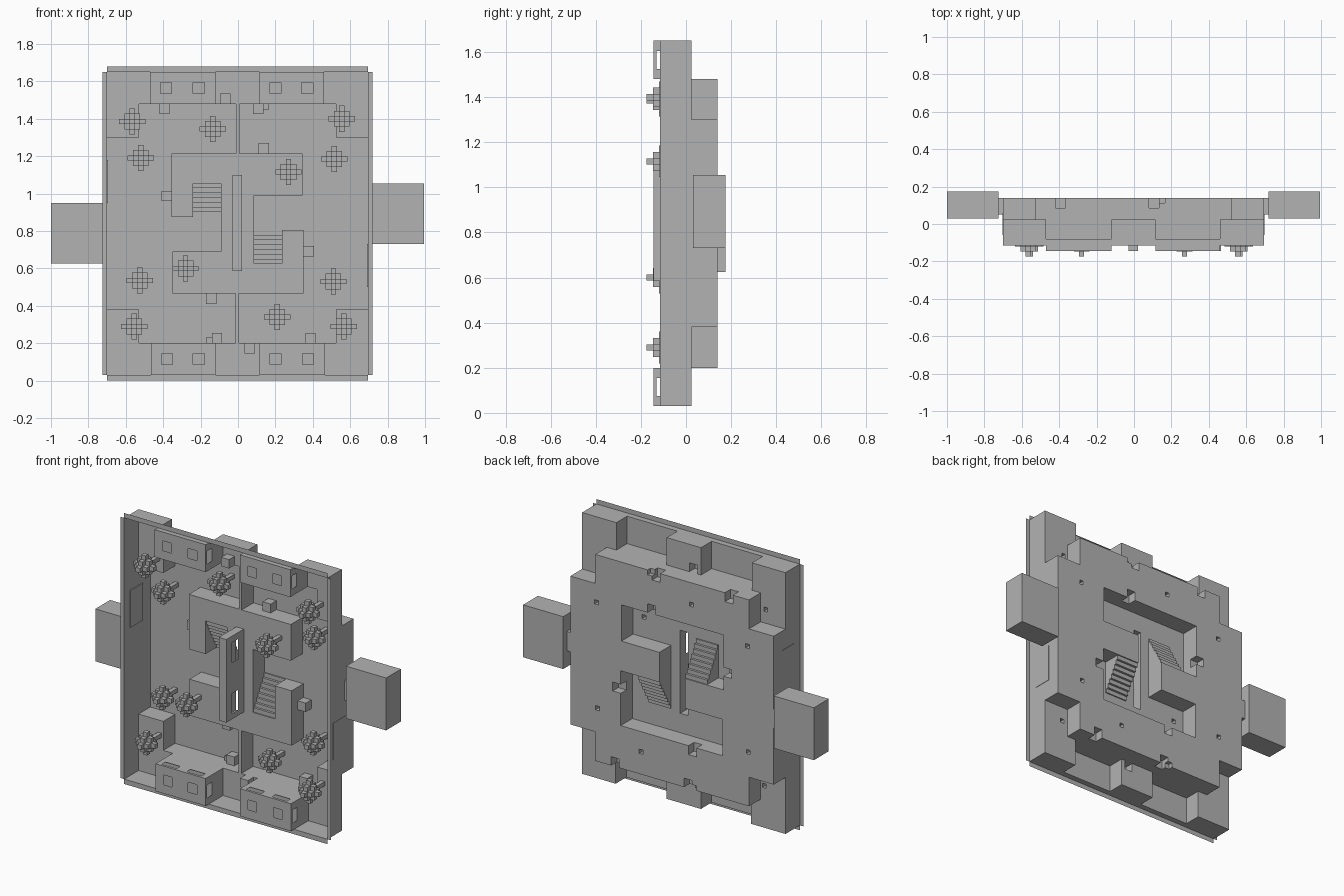
import bpy
import bmesh

default_cube = bpy.data.objects.get("Cube")
if default_cube:
    bpy.data.objects.remove(default_cube, do_unlink=True)

# One plain grey for the whole model
grey = bpy.data.materials.new("plain grey")
grey.use_nodes = True
grey.diffuse_color = (0.45, 0.45, 0.45, 1)
shader = next(n for n in grey.node_tree.nodes if n.type == "BSDF_PRINCIPLED")
shader.inputs["Base Color"].default_value = grey.diffuse_color

# Depth levels along y, front is negative
ROOF, RIM, LOFT, HIGH, LOW = -0.145, -0.115, -0.08, 0.025, 0.14
LEFT, RIGHT, BOTTOM, TOP = -0.70, 0.695, 0.03, 1.65
CRATE = 0.055


def turned(rect):
    """The same rectangle after a half turn about the middle of the plan."""
    x0, x1, z0, z1 = rect
    mid_x, mid_z = LEFT + RIGHT, BOTTOM + TOP
    return (mid_x - x1, mid_x - x0, mid_z - z1, mid_z - z0)


def finish(name, bm, merge=True):
    if merge:
        bmesh.ops.remove_doubles(bm, verts=bm.verts, dist=0.0001)
    mesh = bpy.data.meshes.new(name)
    bm.to_mesh(mesh)
    bm.free()
    mesh.materials.append(grey)
    obj = bpy.data.objects.new(name, mesh)
    bpy.context.collection.objects.link(obj)
    return obj


def quad(bm, *points):
    bm.faces.new([bm.verts.new(p) for p in points])


def add_box(bm, low, high):
    made = bmesh.ops.create_cube(bm, size=1)["verts"]
    for v in made:
        for i in range(3):
            v.co[i] = (low[i] + high[i]) / 2 + v.co[i] * (high[i] - low[i])


def box(name, low, high):
    bm = bmesh.new()
    add_box(bm, low, high)
    return finish(name, bm)


def inside(u, v, rect):
    return rect[0] < u < rect[1] and rect[2] < v < rect[3]


def panel(bm, place, outline, holes):
    """Flat sheet with rectangular holes; place maps (u, v) to a point."""
    rects = [outline] + holes
    us = sorted({u for r in rects for u in r[:2]})
    vs = sorted({v for r in rects for v in r[2:]})
    for u0, u1 in zip(us, us[1:]):
        for v0, v1 in zip(vs, vs[1:]):
            if not any(inside((u0 + u1) / 2, (v0 + v1) / 2, h) for h in holes):
                quad(bm, place(u0, v0), place(u1, v0), place(u1, v1), place(u0, v1))


# Ground plan: painted rectangles, later ones override earlier ones
plan = []


def paint(rect, level, both=True):
    for r in ([rect, turned(rect)] if both else [rect]):
        plan.append(tuple(round(c, 3) for c in r) + (level,))


# Rim flange, upper terrace and sunken court
paint((-0.725, 0.72, BOTTOM, TOP), RIM, False)
paint((LEFT, RIGHT, 0, 1.68), RIM, False)
paint((LEFT, RIGHT, BOTTOM, TOP), HIGH, False)
paint((LEFT, RIGHT, 0.38, 1.30), LOW, False)
paint((-0.53, 0.525, 0.20, 1.48), LOW, False)

# Raised central platform
paint((-0.09, 0.085, 0.47, 1.21), HIGH, False)
paint((-0.355, 0.0, 0.875, 1.215), HIGH)
paint((0.0, 0.345, 0.99, 1.215), HIGH)

# Stairs
STEPS = 8
for i in range(STEPS):
    z0 = 0.875 + i * 0.205 / STEPS
    paint((-0.24, -0.09, z0, z0 + 0.205 / STEPS), LOW + (HIGH - LOW) * (i + 0.5) / STEPS)

# House floors
HOUSES = [(-0.47, -0.12, 1.48, TOP), (0.115, 0.46, 1.48, TOP)]
for house in HOUSES:
    paint(house, LOFT)

# Crates, open underneath
for x, z in [(-0.42, 1.425), (0.08, 1.425), (0.11, 1.215), (-0.41, 0.96)]:
    paint((x, x + CRATE, z, z + CRATE), LOW - CRATE)
paint((0.135, 0.165, 1.45, 1.48), LOW - CRATE / 2)
paint((-0.095, -0.04, 1.48, 1.535), HIGH - CRATE)

# Tree positions on the upper and lower levels
UPPER_TREES = [(-0.565, 1.385), (0.555, 1.4), (0.27, 1.115),
               (-0.28, 0.6), (-0.555, 0.29), (0.565, 0.29)]
LOWER_TREES = [(-0.135, 1.345), (-0.52, 1.19), (0.515, 1.185),
               (-0.525, 0.535), (0.51, 0.53), (0.21, 0.34)]
TREES = [(x, z, HIGH) for x, z in UPPER_TREES] + [(x, z, LOW) for x, z in LOWER_TREES]
CELL, CROWN = 0.028, 0.13
for x, z, level in TREES:
    half = CELL * 0.45
    paint((x - half, x + half, z - half, z + half), level - CROWN, False)

# Central wall footprint is left open
WALL = (-0.03, 0.022, 0.585, 1.10)
paint(WALL, None, False)

# Turn the plan into stepped sheets
xs = sorted({x for p in plan for x in p[:2]})
zs = sorted({z for p in plan for z in p[2:4]})


def level_at(i, j):
    if not (0 <= i < len(xs) - 1 and 0 <= j < len(zs) - 1):
        return None
    u, v = (xs[i] + xs[i + 1]) / 2, (zs[j] + zs[j + 1]) / 2
    return next((p[4] for p in reversed(plan) if inside(u, v, p)), None)


levels = [[level_at(i, j) for j in range(len(zs))] for i in range(len(xs))]
bm = bmesh.new()
for i in range(len(xs) - 1):
    for j in range(len(zs) - 1):
        a = levels[i][j]
        if a is None:
            continue
        x0, x1, z0, z1 = xs[i], xs[i + 1], zs[j], zs[j + 1]
        quad(bm, (x0, a, z0), (x1, a, z0), (x1, a, z1), (x0, a, z1))
        b = levels[i + 1][j]
        if b is not None and a != b:
            quad(bm, (x1, a, z0), (x1, b, z0), (x1, b, z1), (x1, a, z1))
        b = levels[i][j + 1]
        if b is not None and a != b:
            quad(bm, (x0, a, z1), (x1, a, z1), (x1, b, z1), (x0, b, z1))
bmesh.ops.remove_doubles(bm, verts=bm.verts, dist=0.0001)
bmesh.ops.dissolve_limit(bm, angle_limit=0.01, verts=bm.verts, edges=bm.edges)
finish("ground", bm)

# Voxel tree crowns: three crossing rods and three crossing slabs
for number, (x, z, level) in enumerate(TREES):
    bm = bmesh.new()
    centre = (x, level - CROWN, z)
    for axis in range(3):
        for along, across in ((2.5, 0.5), (0.5, 1.5)):
            size = [(along if k == axis else across) * CELL for k in range(3)]
            add_box(bm, [c - s for c, s in zip(centre, size)],
                    [c + s for c, s in zip(centre, size)])
    finish(f"tree_crown_{number + 1}", bm, merge=False)

# Houses with windows in the roof and walls
for number, house in enumerate(HOUSES + [turned(h) for h in HOUSES]):
    x0, x1, z0, z1 = house
    inner, outer = (z0, z1) if z0 > 1 else (z1, z0)
    mid = (z0 + z1) / 2
    bm = bmesh.new()
    spans = [(x0 + 0.055, x0 + 0.115), (x1 - 0.12, x1 - 0.06)]
    panel(bm, lambda u, v: (u, ROOF, v), house,
          [(a, b, mid - 0.03, mid + 0.03) for a, b in spans])
    panel(bm, lambda u, v: (u, v, inner), (x0, x1, ROOF, LOFT),
          [(a - 0.02, b + 0.02, ROOF + 0.015, LOFT - 0.015) for a, b in spans])
    panel(bm, lambda u, v: (u, v, outer), (x0, x1, ROOF, RIM), [])
    for x in (x0, x1):
        panel(bm, lambda u, v: (x, v, u), (z0, z1, ROOF, LOFT),
              [(mid - 0.04, mid + 0.04, ROOF + 0.015, LOFT - 0.005)])
    finish(f"house_{number + 1}", bm)

# Tall central wall with two openings through it
bm = bmesh.new()
x0, x1, z0, z1 = WALL
openings = [(z, z + 0.125, -0.09, -0.03) for z in (0.62, 0.935)]
for x in (x0, x1):
    panel(bm, lambda u, v: (x, v, u), (z0, z1, ROOF, HIGH), openings)
for z in (z0, z1):
    panel(bm, lambda u, v: (u, v, z), (x0, x1, ROOF, HIGH), [])
panel(bm, lambda u, v: (u, ROOF, v), WALL, [])
finish("central_wall", bm)

# Thin dividers, side rooms, doorways and wall plates, each with a turned twin
PARTS = [("divider", (-0.01, 0.008, 1.215, 1.48), HIGH, LOW),
         ("side_room", (-1.0, -0.725, 0.625, 0.95), 0.03, 0.175),
         ("doorway", (-0.73, LEFT, 0.73, 0.85), 0.05, LOW),
         ("wall_plate", (LEFT - 0.002, LEFT + 0.006, 0.95, 1.18), -0.06, 0.06)]
for name, rect, y0, y1 in PARTS:
    for suffix, (x0, x1, z0, z1) in (("right", rect), ("left", turned(rect))):
        box(f"{name}_{suffix}", (x0, y0, z0), (x1, y1, z1))
